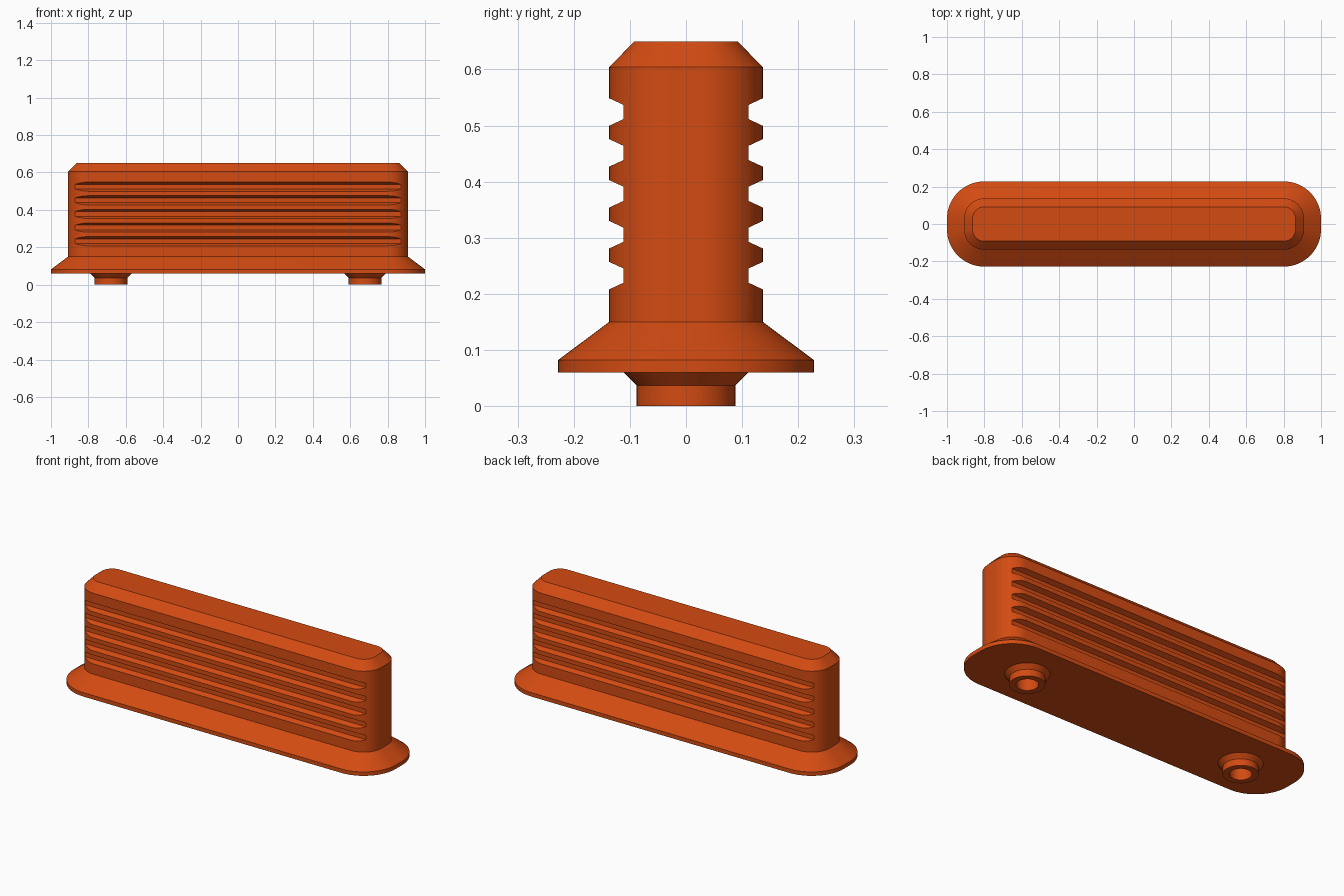
import bpy, bmesh, math

if "Cube" in bpy.data.objects:
    bpy.data.objects.remove(bpy.data.objects["Cube"])

orange = bpy.data.materials.new("burnt orange")
orange.diffuse_color = (0.65, 0.07, 0.006, 1)
orange.use_nodes = True
orange.node_tree.nodes["Principled BSDF"].inputs["Base Color"].default_value = orange.diffuse_color


def make(name, bm):
    bmesh.ops.recalc_face_normals(bm, faces=bm.faces)
    me = bpy.data.meshes.new(name)
    bm.to_mesh(me)
    bm.free()
    me.materials.append(orange)
    ob = bpy.data.objects.new(name, me)
    bpy.context.collection.objects.link(ob)
    return ob


def select(ob):
    bpy.ops.object.select_all(action='DESELECT')
    ob.select_set(True)
    bpy.context.view_layer.objects.active = ob


def bridge(bm, a, b):
    n = len(a)
    for i in range(n):
        bm.faces.new((a[i], a[(i + 1) % n], b[(i + 1) % n], b[i]))


def circle(bm, x, r, z, n=48):
    return [bm.verts.new((x + r * math.cos(2 * math.pi * i / n),
                          r * math.sin(2 * math.pi * i / n), z)) for i in range(n)]


def rounded_ring(bm, inset, z, seg=16):
    # rounded rectangle, shrunk evenly from the base outline
    cx, cy, r = 0.8, 0.028, 0.2 - inset
    ring = []
    for q, (sx, sy) in enumerate([(1, 1), (-1, 1), (-1, -1), (1, -1)]):
        for i in range(seg + 1):
            a = (q + i / seg) * math.pi / 2
            ring.append(bm.verts.new((sx * cx + r * math.cos(a), sy * cy + r * math.sin(a), z)))
    return ring


# Body: flared foot, upright wall, chamfered top
bm = bmesh.new()
rings = [rounded_ring(bm, i, z) for i, z in
         [(0, 0.06), (0, 0.082), (0.091, 0.15), (0.091, 0.604), (0.136, 0.65)]]
for a, b in zip(rings, rings[1:]):
    bridge(bm, a, b)
bm.faces.new(rings[0])
bm.faces.new(rings[-1])
body = make("ribbed_body", bm)

# Cutters: tapered grooves on both long sides, and bores above the pegs
bm = bmesh.new()
for k in range(5):
    zc = 0.2325 + 0.0729 * k
    for s in (-1, 1):
        profile = [(0.111, -0.0125), (0.111, 0.0125), (0.165, 0.0375), (0.165, -0.0375)]
        ends = [[bm.verts.new((x, s * y, zc + dz)) for y, dz in profile] for x in (-1, 1)]
        bridge(bm, *ends)
        bm.faces.new(ends[0])
        bm.faces.new(ends[1])
for x in (-0.68, 0.68):
    low, high = circle(bm, x, 0.055, 0.03), circle(bm, x, 0.055, 0.11)
    bridge(bm, low, high)
    bm.faces.new(low)
    bm.faces.new(high)
cutter = make("groove_cutter", bm)
cutter.hide_render = True

select(body)
mod = body.modifiers.new("grooves", 'BOOLEAN')
mod.operation, mod.solver, mod.object = 'DIFFERENCE', 'EXACT', cutter
bpy.ops.object.modifier_apply(modifier=mod.name)
bpy.data.objects.remove(cutter)
bpy.ops.object.shade_smooth_by_angle(angle=math.radians(25))

# Hollow pegs with a flared collar under the foot
for side, x in (("left", -0.68), ("right", 0.68)):
    bm = bmesh.new()
    rings = [circle(bm, x, r, z) for r, z in
             [(0.055, 0.06), (0.055, 0), (0.088, 0), (0.088, 0.037), (0.111, 0.06)]]
    for a, b in zip(rings, rings[1:]):
        bridge(bm, a, b)
    # collar seats against the foot
    bridge(bm, rings[-1], rings[0])
    peg = make(side + "_peg", bm)
    select(peg)
    bpy.ops.object.shade_smooth_by_angle(angle=math.radians(25))
